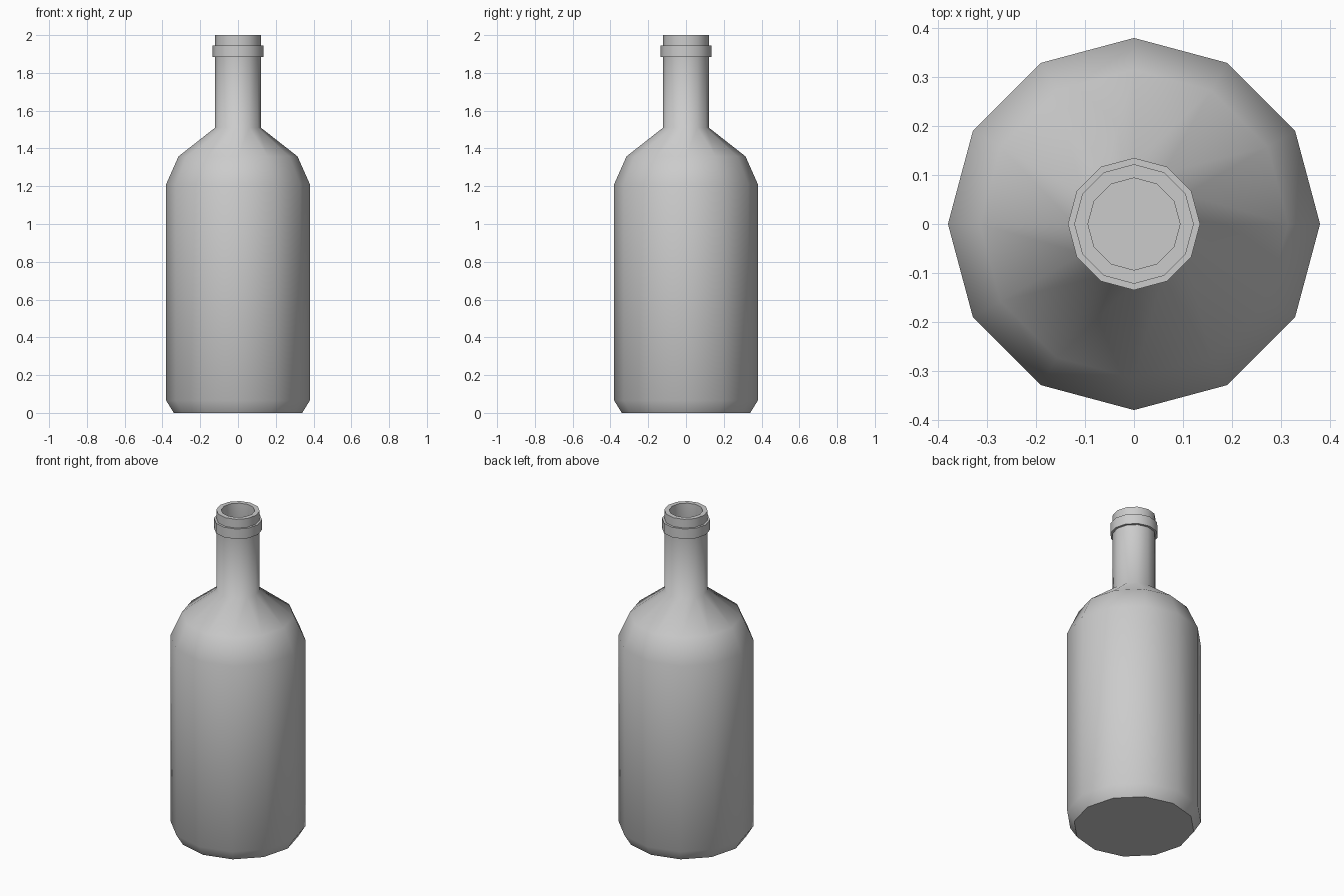
import bpy, bmesh
from math import cos, sin, tau, radians

if "Cube" in bpy.data.objects:
    bpy.data.objects.remove(bpy.data.objects["Cube"])

SIDES = 12

# Outer wall from base to lip, then back down the hollow inside (radius, height)
outer = [(0.34, 0), (0.38, 0.065), (0.38, 1.212), (0.315, 1.358), (0.121, 1.51),
         (0.121, 1.884), (0.135, 1.884), (0.135, 1.946), (0.122, 1.946), (0.122, 2.0)]
inner = [(0.094, 2.0), (0.094, 1.50), (0.295, 1.34), (0.352, 1.205),
         (0.352, 0.075), (0.325, 0.028)]

bm = bmesh.new()
rings = [[bm.verts.new((r * cos(tau * i / SIDES), r * sin(tau * i / SIDES), z))
          for i in range(SIDES)] for r, z in outer + inner]
for a, b in zip(rings, rings[1:]):
    for i in range(SIDES):
        j = (i + 1) % SIDES
        bm.faces.new((a[i], a[j], b[j], b[i]))

# Base and inside floor
bm.faces.new(rings[0][::-1])
bm.faces.new(rings[-1])
bmesh.ops.recalc_face_normals(bm, faces=bm.faces)

mesh = bpy.data.meshes.new("bottle")
bm.to_mesh(mesh)
bm.free()
bottle = bpy.data.objects.new("bottle", mesh)
bpy.context.collection.objects.link(bottle)

# Smooth sides, crisp base and lip
bpy.context.view_layer.objects.active = bottle
bottle.select_set(True)
bpy.ops.object.shade_smooth_by_angle(angle=radians(55))
